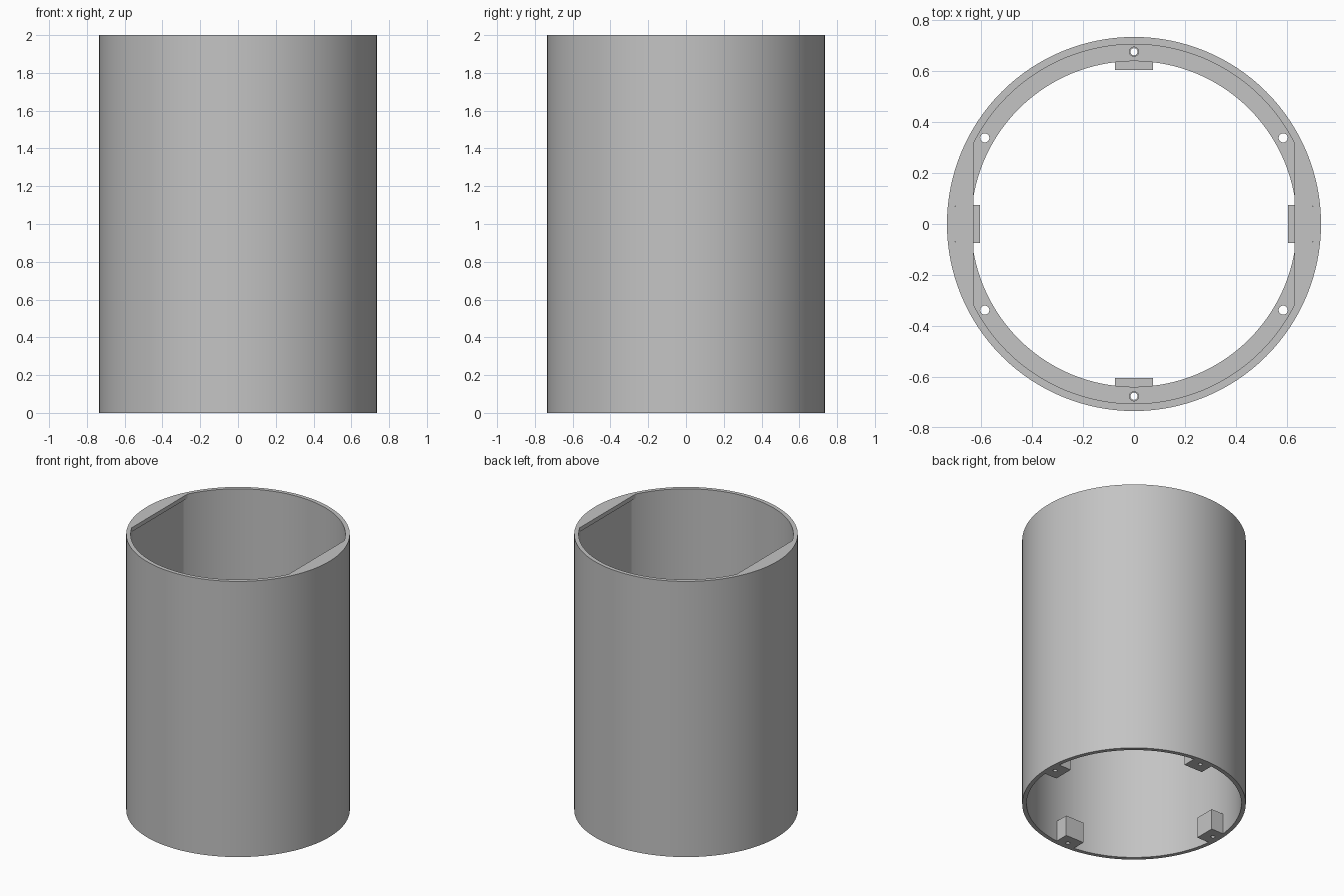
import bpy, bmesh, math
from mathutils import Matrix

cube = bpy.data.objects.get("Cube")
if cube:
    bpy.data.objects.remove(cube, do_unlink=True)

R_OUT, R_IN, R_RING, HEIGHT = 0.735, 0.706, 0.64, 2.0
R_HOLE_CIRCLE = 0.677
SEGMENTS = 128
RING_BOTTOM, RING_TOP = 1.0, 1.05

grey = bpy.data.materials.new("plain grey")
grey.use_nodes = True
colour = (0.55, 0.55, 0.55, 1)
grey.diffuse_color = colour
grey.node_tree.nodes["Principled BSDF"].inputs["Base Color"].default_value = colour


def finish(name, bm):
    bmesh.ops.recalc_face_normals(bm, faces=bm.faces)
    mesh = bpy.data.meshes.new(name)
    bm.to_mesh(mesh)
    bm.free()
    mesh.materials.append(grey)
    obj = bpy.data.objects.new(name, mesh)
    bpy.context.collection.objects.link(obj)
    return obj


def select(obj):
    bpy.ops.object.select_all(action="DESELECT")
    obj.select_set(True)
    bpy.context.view_layer.objects.active = obj


def smooth(obj):
    select(obj)
    bpy.ops.object.shade_smooth_by_angle(angle=math.radians(30))


def annulus(name, inner, outer, low, high):
    """Rectangular section turned round the z axis."""
    bm = bmesh.new()
    loops = []
    for i in range(SEGMENTS):
        a = math.tau * i / SEGMENTS
        loops.append([bm.verts.new((r * math.cos(a), r * math.sin(a), z))
                      for r, z in ((inner, low), (outer, low), (outer, high), (inner, high))])
    for i, here in enumerate(loops):
        there = loops[(i + 1) % SEGMENTS]
        for k in range(4):
            n = (k + 1) % 4
            bm.faces.new((here[k], there[k], there[n], here[n]))
    return finish(name, bm)


def prism(name, points, low, high):
    """Flat outline extruded upwards."""
    bm = bmesh.new()
    face = bm.faces.new([bm.verts.new((x, y, low)) for x, y in points])
    top = bmesh.ops.extrude_face_region(bm, geom=[face])["geom"]
    bmesh.ops.translate(bm, vec=(0, 0, high - low),
                        verts=[v for v in top if isinstance(v, bmesh.types.BMVert)])
    return finish(name, bm)


def chord_outline(side, chord_x):
    """Circle segment between a straight wall and the tube."""
    half = math.acos(chord_x / R_IN)
    angles = [half * (i / 12 - 1) for i in range(25)]
    return [(side * R_IN * math.cos(a), R_IN * math.sin(a)) for a in angles]


def drill(obj, angles, radius, low, high):
    """Cut round vertical holes on the bolt circle."""
    bm = bmesh.new()
    for a in angles:
        place = Matrix.Translation((R_HOLE_CIRCLE * math.cos(a), R_HOLE_CIRCLE * math.sin(a),
                                    (low + high) / 2))
        bmesh.ops.create_cone(bm, cap_ends=True, segments=24, radius1=radius, radius2=radius,
                              depth=high - low + 0.1, matrix=place)
    cutter = finish("hole_cutter", bm)
    cutter.hide_render = True
    mod = obj.modifiers.new("holes", "BOOLEAN")
    mod.operation = "DIFFERENCE"
    mod.solver = "EXACT"
    mod.object = cutter
    select(obj)
    bpy.ops.object.modifier_apply(modifier=mod.name)
    bpy.data.objects.remove(cutter, do_unlink=True)


# Outer tube
smooth(annulus("outer_tube", R_IN, R_OUT, 0, HEIGHT))

# Inner ring with six bolt holes
ring = annulus("inner_ring", R_RING, R_IN + 0.01, RING_BOTTOM, RING_TOP)
drill(ring, [math.radians(30 + 60 * i) for i in range(6)], 0.018, RING_BOTTOM, RING_TOP)
smooth(ring)

# Flat side walls, each with a slightly projecting lip at the rim
for label, side in (("left", 1), ("right", -1)):
    prism(label + "_flat_wall", chord_outline(side, 0.642), RING_TOP, HEIGHT - 0.03)
    prism(label + "_wall_lip", chord_outline(side, 0.63), HEIGHT - 0.03, HEIGHT)

# Four drilled mounting blocks at the base
for i, label in enumerate(("left", "back", "right", "front")):
    a = math.pi / 2 * i
    c, s = math.cos(a), math.sin(a)
    corners = ((0.605, -0.074), (0.712, -0.074), (0.712, 0.074), (0.605, 0.074))
    block = prism(label + "_mounting_block",
                  [(x * c - y * s, x * s + y * c) for x, y in corners], 0, 0.15)
    drill(block, [a], 0.014, 0, 0.15)
